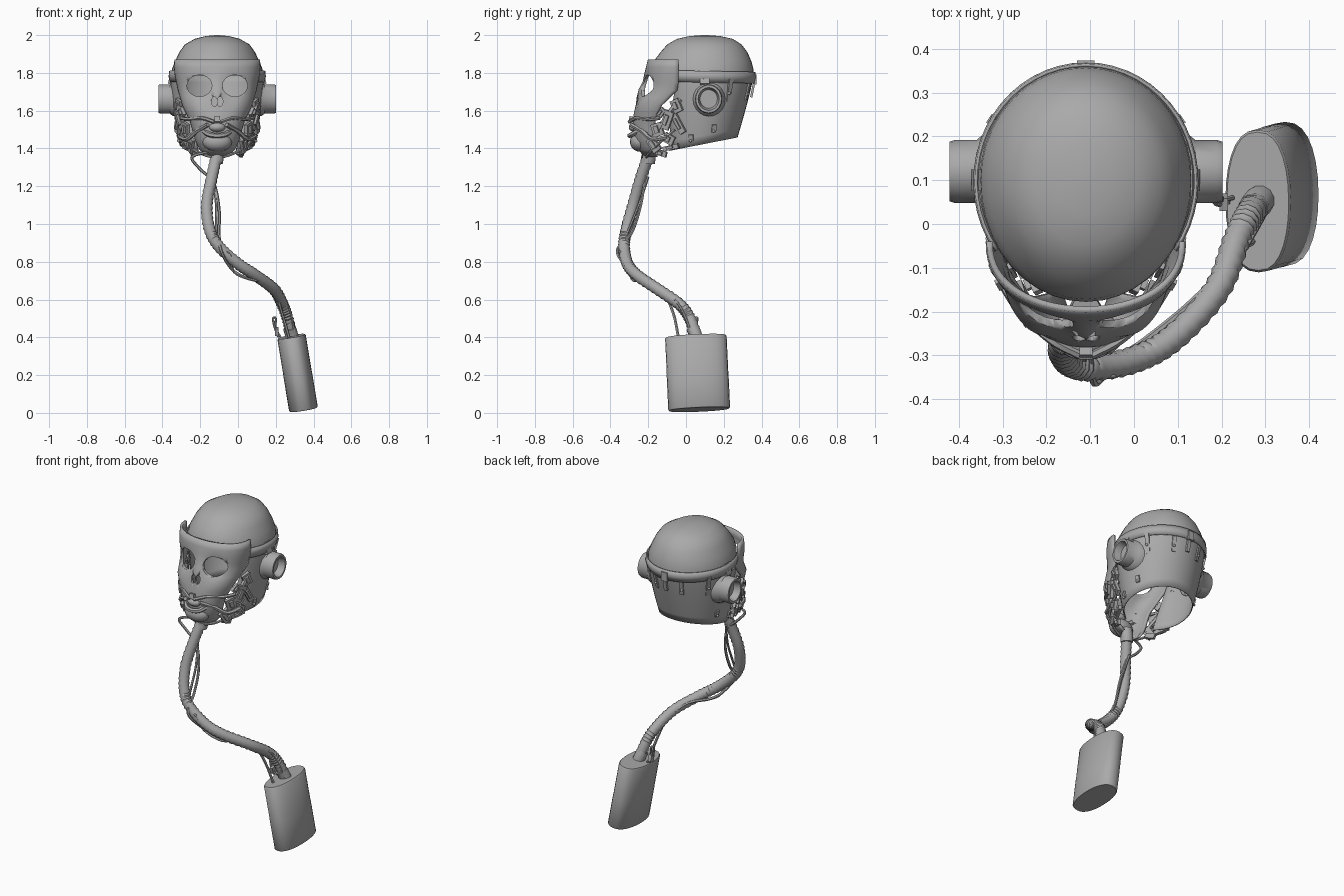
import bpy, bmesh, math
from mathutils import Vector, Matrix

if "Cube" in bpy.data.objects:
    bpy.data.objects.remove(bpy.data.objects["Cube"])

CX = -0.11  # head centre line
grey = bpy.data.materials.new("worn grey")
grey.diffuse_color = (0.4, 0.4, 0.4, 1)
grey.use_nodes = True
grey.node_tree.nodes["Principled BSDF"].inputs["Base Color"].default_value = grey.diffuse_color


def finish(name, bm, angle=40):
    bmesh.ops.recalc_face_normals(bm, faces=bm.faces)
    me = bpy.data.meshes.new(name)
    bm.to_mesh(me)
    bm.free()
    me.materials.append(grey)
    me.polygons.foreach_set("use_smooth", [True] * len(me.polygons))
    me.set_sharp_from_angle(angle=math.radians(angle))
    ob = bpy.data.objects.new(name, me)
    bpy.context.collection.objects.link(ob)
    return ob


def loft(name, rows, closed=True, cap0=False, cap1=False, angle=40):
    bm = bmesh.new()
    vs = [[bm.verts.new(p) for p in r] for r in rows]
    n = len(rows[0])
    for a, b in zip(vs, vs[1:]):
        for i in range(n if closed else n - 1):
            j = (i + 1) % n
            bm.faces.new((a[i], a[j], b[j], b[i]))
    if cap0:
        bm.faces.new(vs[0])
    if cap1:
        bm.faces.new(vs[-1])
    return finish(name, bm, angle)


def thicken(ob, t):
    m = ob.modifiers.new("thickness", 'SOLIDIFY')
    m.thickness, m.offset = t, 0


def spline(pts, per):
    p = [Vector(q) for q in pts]
    p = [2 * p[0] - p[1]] + p + [2 * p[-1] - p[-2]]
    out = []
    for a, b, c, d in zip(p, p[1:], p[2:], p[3:]):
        for k in range(per):
            t = k / per
            out.append(0.5 * (2 * b + (c - a) * t + (2 * a - 5 * b + 4 * c - d) * t * t
                              + (3 * b - a - 3 * c + d) * t ** 3))
    return out + [p[-2]]


def tube(name, pts, radius, per=5, sides=6, rib=0.0):
    path = spline(pts, per)
    rows, nrm = [], Vector((1, 0.3, 0.2))
    for i, p in enumerate(path):
        t = (path[min(i + 1, len(path) - 1)] - path[max(i - 1, 0)]).normalized()
        nrm = (nrm - t * nrm.dot(t)).normalized()
        b = t.cross(nrm)
        r = radius + (rib if i % 2 else -rib)
        rows.append([p + (nrm * math.cos(a) + b * math.sin(a)) * r
                     for a in (2 * math.pi * k / sides for k in range(sides))])
    return loft(name, rows, True, True, True)


def box(name, loc, size, normal=(0, 0, 1), spin=0.0):
    # box with its thickness axis along the given normal
    bm = bmesh.new()
    bmesh.ops.create_cube(bm, size=1)
    rot = Vector(normal).to_track_quat('Z', 'Y').to_matrix().to_4x4()
    bm.transform(Matrix.Translation(loc) @ rot @ Matrix.Rotation(spin, 4, 'Z')
                 @ Matrix.Diagonal((*size, 1)))
    return finish(name, bm)


def blob(name, loc, size):
    bm = bmesh.new()
    bmesh.ops.create_uvsphere(bm, u_segments=16, v_segments=10, radius=1)
    bm.transform(Matrix.Translation(loc) @ Matrix.Diagonal((*size, 1)))
    return finish(name, bm)


def egg(hx, back, front, cy, z, n=40):
    # ellipse with its own back and front depth
    return [(CX + hx * math.sin(a), cy + (back if math.cos(a) > 0 else front) * math.cos(a), z)
            for a in (2 * math.pi * k / n for k in range(n))]


# Helmet dome
dome = [(1.785, .243, .26, .278), (1.82, .24, .257, .278), (1.86, .224, .247, .272),
        (1.91, .2, .225, .235), (1.95, .172, .195, .2), (1.98, .12, .148, .148),
        (1.995, .06, .08, .08), (2.0, .01, .014, .014)]
loft("helmet_dome", [egg(hx, b, f, .1, z) for z, hx, b, f in dome], cap1=True)


# Lower helmet skirt, open at the face and neck
def skirt_point(u, v, out=0.0):
    th = math.radians(u * (123 + 27 * v))  # u runs -1..1 around the back
    hx = .243 - .046 * v ** 1.8 + out
    hy = .255 - .065 * v ** 1.3 + out
    y = .1 - .02 * v + hy * math.cos(th)
    z = 1.79 + v * (1.405 + .2 * y - 1.79)
    return Vector((CX + hx * math.sin(th), y, z))


thicken(loft("helmet_skirt", [[skirt_point(u / 16, v / 8) for u in range(-16, 17)]
                              for v in range(9)], closed=False), .006)

# Flat band around the rim
rows = []
for z, o in ((1.745, .0), (1.775, .007), (1.805, .004)):
    rows.append([(CX + (.247 + o) * math.sin(a), .097 + (.262 + o) * math.cos(a),
                  z + .01 * (1 - math.cos(a)) / 2)
                 for a in (math.radians(126 * k / 18) for k in range(-18, 19))])
thicken(loft("rim_band", rows, closed=False), .007)

# Skull shaped face mask
mask = [(1.87, -.195, .22, -.04), (1.83, -.205, .222, -.04), (1.79, -.215, .218, -.04),
        (1.75, -.22, .21, -.04), (1.71, -.23, .202, -.045), (1.67, -.245, .19, -.085),
        (1.63, -.258, .178, -.125), (1.59, -.268, .16, -.145), (1.55, -.275, .14, -.16),
        (1.50, -.275, .125, -.165), (1.45, -.27, .112, -.165), (1.40, -.25, .09, -.16),
        (1.36, -.215, .055, -.15)]
rows = []
for z, yf, hw, ye in mask:
    row = []
    for k in range(-16, 17):
        a = math.radians(90 * k / 16)
        x = hw * math.sin(a)
        y = ye + (yf - ye) * math.cos(a) ** .85
        y += .022 * math.exp(-((abs(x) - .094) / .05) ** 2 - ((z - 1.73) / .045) ** 2)
        y -= .016 * math.exp(-(x / .025) ** 2 - ((z - 1.70) / .04) ** 2)
        y -= .014 * math.exp(-((abs(x) - .12) / .04) ** 2 - ((z - 1.64) / .025) ** 2)
        row.append((CX + x, y, z))
    rows.append(row)
face = loft("face_mask", rows, closed=False)
thicken(face, .014)

# Eye and nose openings
bm = bmesh.new()
for s in (-1, 1):
    for x, z, rx, rz in ((.094, 1.732, .066, .057), (.015, 1.648, .015, .026)):
        bmesh.ops.create_cone(bm, cap_ends=True, segments=20, radius1=1, radius2=1, depth=1,
                              matrix=Matrix.Translation((CX + s * x, -.225, z))
                              @ Matrix.Diagonal((rx, .22, rz, 1))
                              @ Matrix.Rotation(math.pi / 2, 4, 'X'))
cutter = finish("opening_cutter", bm)
cutter.hide_render = True
cut = face.modifiers.new("openings", 'BOOLEAN')
cut.operation, cut.object, cut.solver = 'DIFFERENCE', cutter, 'EXACT'
cut.use_self = True
bpy.context.view_layer.update()
baked = bpy.data.meshes.new_from_object(face.evaluated_get(bpy.context.evaluated_depsgraph_get()))
face.modifiers.clear()
face.data = baked
bpy.data.objects.remove(cutter)

# Mouthpiece, lips and chin
blob("chin_cup", (CX, -.245, 1.435), (.078, .052, .052))
blob("mouth_valve", (CX, -.268, 1.512), (.045, .035, .026))
tube("lower_lip", [(CX - .08, -.235, 1.5), (CX - .045, -.285, 1.475), (CX, -.298, 1.468),
                   (CX + .045, -.285, 1.475), (CX + .08, -.235, 1.5)], .014)
box("mouth_clip", (CX, -.293, 1.555), (.03, .03, .018), (0, -1, .2))
tube("hose_collar", [(CX, -.20, 1.40), (CX, -.195, 1.36), (CX - .005, -.2, 1.325)], .036, 4, 12)

for s, side in ((-1, "left"), (1, "right")):
    def P(x, y, z):
        return (CX + s * x, y, z)

    # Ear cup: turned profile along x
    prof = [(.2, .09), (.238, .082), (.25, .072), (.3, .072), (.312, .068),
            (.312, .056), (.27, .046)]
    loft(side + "_ear_cup", [[P(d, .12 + r * math.cos(a), 1.662 + r * 1.08 * math.sin(a))
                              for a in (2 * math.pi * k / 20 for k in range(20))]
                             for d, r in prof], cap1=True)
    # Small pad where the cup hangs from the band
    box(side + "_ear_strap", P(.243, .1, 1.775), (.05, .07, .02), (s, 0, .25))
    # Breathing pipes framing the mouth
    tube(side + "_upper_pipe", [P(.19, -.14, 1.56), P(.15, -.2, 1.555), P(.08, -.265, 1.56),
                                P(.015, -.3, 1.54)], .010)
    tube(side + "_lower_pipe", [P(.195, -.1, 1.46), P(.16, -.18, 1.45), P(.11, -.23, 1.49),
                                P(.05, -.29, 1.525)], .012)
    tube(side + "_jaw_cord", [P(.19, -.06, 1.5), P(.17, -.14, 1.43), P(.1, -.19, 1.38),
                              P(.03, -.21, 1.355)], .008)
    # Cheek straps, buckles and plates
    n = (s, -.45, -.1)
    for i, (x, y, z, w, h, spin) in enumerate((
            (.205, -.05, 1.625, .05, .07, .4), (.195, -.1, 1.55, .05, .1, -.4),
            (.205, -.04, 1.53, .035, .11, .5), (.165, -.15, 1.50, .06, .07, .3),
            (.18, -.09, 1.45, .06, .05, -.5), (.14, -.17, 1.42, .05, .08, .6),
            (.185, -.13, 1.59, .03, .05, -.7), (.16, -.08, 1.405, .09, .025, .2),
            (.12, -.13, 1.375, .06, .03, -.3))):
        box(f"{side}_cheek_buckle_{i}", P(x, y, z), (w, h, .018), n, s * spin)
        box(f"{side}_cheek_pin_{i}", P(x + .012, y - .008, z), (w * .4, h * .55, .014), n, s * spin)
    tube(side + "_cheek_strap", [P(.205, -.03, 1.66), P(.2, -.08, 1.6), P(.175, -.13, 1.52),
                                 P(.13, -.19, 1.43)], .014, 4)
    # Hanging tabs and rivets on the skirt
    for i, (u, v, h) in enumerate(((.16, .28, .09), (.44, .25, .13), (.5, .8, .04),
                                   (.72, .88, .035))):
        p = skirt_point(s * u, v, .004)
        nv = Vector((p.x - CX, p.y - .09, -.06))
        box(f"{side}_skirt_tab_{i}", p, (.024, h, .012), nv)
        blob(f"{side}_tab_rivet_{i}", skirt_point(s * u, v + .04, .01), (.008, .008, .008))

# Rear clip on the band
box("rear_clip", (CX, .364, 1.765), (.04, .055, .02), (0, 1, 0))
box("rear_clip_tail", (CX + .005, .352, 1.705), (.022, .07, .012), (0, 1, -.2))

# Ribbed main hose
hose = [(-.11, -.195, 1.37), (-.14, -.24, 1.24), (-.165, -.28, 1.1), (-.15, -.315, .97),
        (-.1, -.328, .88), (0, -.31, .79), (.09, -.26, .73), (.19, -.15, .655),
        (.235, -.035, .575), (.262, .02, .5), (.29, .058, .39)]
tube("main_hose", hose, .031, 10, 10, .002)
tube("hose_end", [(.272, .035, .45), (.282, .048, .42), (.292, .058, .385)], .035, 3, 12)

# Thin cables along the hose
tube("long_cable", [(-.12, -.2, 1.38), (-.19, -.22, 1.375), (-.245, -.23, 1.35),
                    (-.2, -.22, 1.29), (-.13, -.22, 1.22), (-.1, -.245, 1.08),
                    (-.1, -.29, .95), (-.09, -.365, .86), (-.04, -.31, .77),
                    (.02, -.27, .725), (.12, -.19, .7), (.2, -.11, .62),
                    (.235, -.065, .52), (.27, -.04, .40)], .008, 6)
tube("wrapped_cable", [(-.135, -.2, 1.25), (-.115, -.25, 1.1), (-.11, -.33, .9),
                       (-.04, -.345, .84), (-.02, -.3, .745), (.09, -.275, .70),
                       (.17, -.19, .70), (.25, -.06, .6), (.285, 0, .5), (.3, .03, .4)], .007, 6)
tube("valve_loop", [(.215, .05, .4), (.195, .045, .45), (.185, .05, .5), (.2, .06, .5),
                    (.2, .055, .45), (.225, .06, .4)], .006, 4)
box("valve_block", (.205, .05, .43), (.03, .04, .02), (1, 0, 0), .3)

# Tilted filter canister with a bean shaped section
top, bottom = Vector((.283, .052, .405)), Vector((.347, .07, .018))
axis = (bottom - top).normalized()
ax = Vector((0, 1, 0)).cross(axis).normalized()
if ax.x < 0:
    ax = -ax
ay = (Vector((0, 1, 0)) - axis * axis.y).normalized()


def section(t, k):
    c = top.lerp(bottom, t)
    pts = []
    for i in range(28):
        a = 2 * math.pi * i / 28
        x = .076 * k * math.copysign(abs(math.cos(a)) ** .8, math.cos(a))
        y = (.163 - .163 * (1 - k) * .5) * math.copysign(abs(math.sin(a)) ** .95, math.sin(a))
        pts.append(c + ax * x + ay * y)
    return pts


loft("filter_canister", [section(t, k) for t, k in
                         ((0, .94), (.015, 1), (.5, 1), (.52, 1.01), (.985, 1.01), (1, .95))],
     cap0=True, cap1=True)
